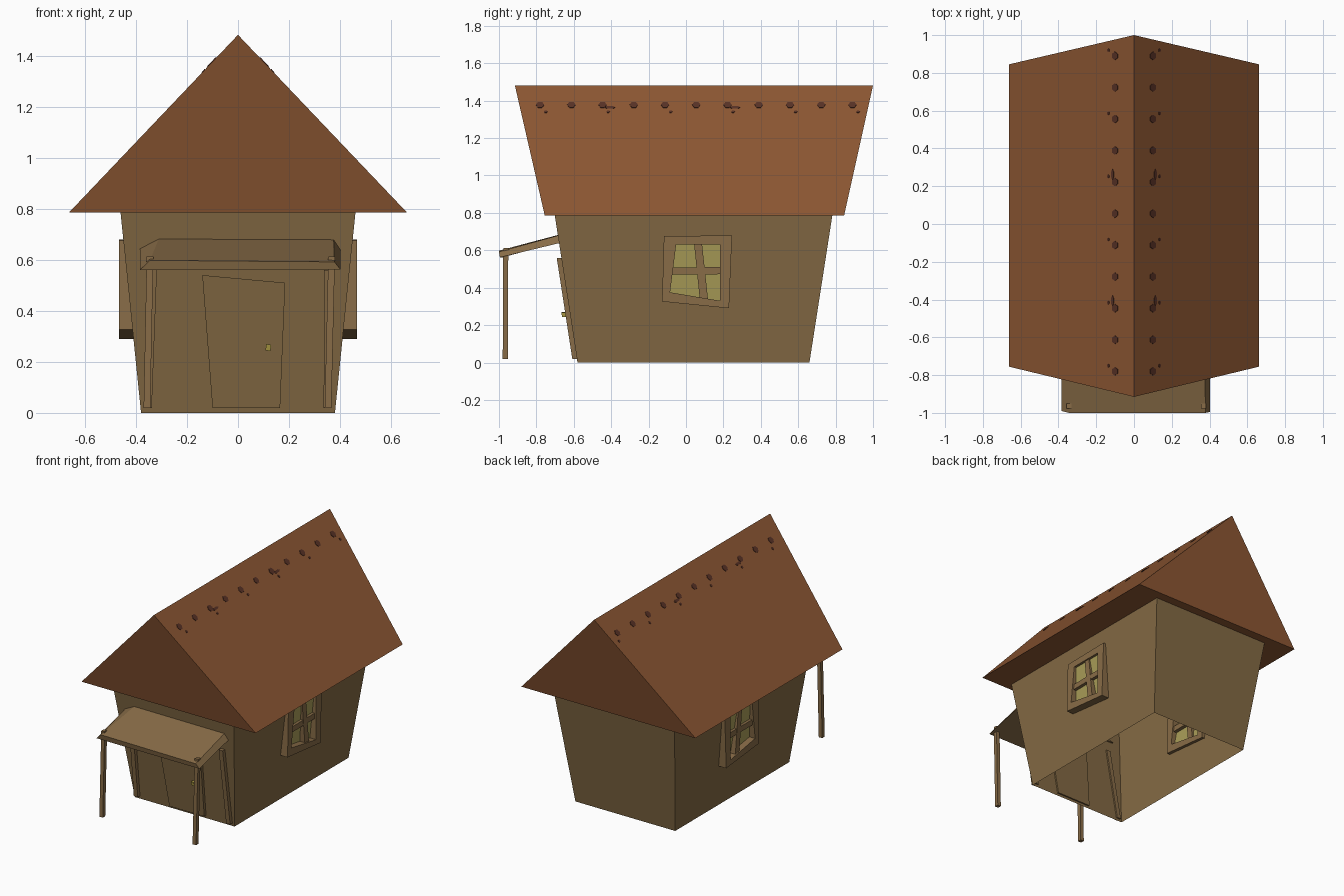
import bpy, bmesh, math
from mathutils import Vector

if "Cube" in bpy.data.objects:
    bpy.data.objects.remove(bpy.data.objects["Cube"])


def lin(c):
    c /= 255
    return c / 12.92 if c <= 0.04045 else ((c + 0.055) / 1.055) ** 2.4


def material(name, r, g, b):
    m = bpy.data.materials.new(name)
    m.diffuse_color = (lin(r), lin(g), lin(b), 1)
    m.use_nodes = True
    m.node_tree.nodes["Principled BSDF"].inputs["Base Color"].default_value = m.diffuse_color
    return m


WALL = material("tan_plaster", 132, 106, 68)
WOOD = material("tan_wood", 136, 108, 71)
ROOF = material("rust_roof", 141, 87, 51)
SPOT = material("dark_brown_tile", 88, 50, 38)
GLASS = material("yellow_glass", 170, 157, 88)
BRASS = material("brass", 170, 153, 66)


def loft(bm, a, b, caps=True):
    """Join two matching rings of points into a solid."""
    va, vb = [bm.verts.new(p) for p in a], [bm.verts.new(p) for p in b]
    n = len(va)
    for i in range(n):
        j = (i + 1) % n
        bm.faces.new((va[i], va[j], vb[j], vb[i]))
    if caps:
        bm.faces.new(va[::-1])
        bm.faces.new(vb)


def finish(name, bm, mat):
    bmesh.ops.recalc_face_normals(bm, faces=bm.faces)
    me = bpy.data.meshes.new(name)
    bm.to_mesh(me)
    bm.free()
    me.materials.append(mat)
    ob = bpy.data.objects.new(name, me)
    bpy.context.collection.objects.link(ob)
    return ob


def solid(name, mat, a, b, caps=True):
    bm = bmesh.new()
    loft(bm, a, b, caps)
    return finish(name, bm, mat)


def rect(x0, x1, y0, y1, z):
    return [(x0, y0, z), (x1, y0, z), (x1, y1, z), (x0, y1, z)]


def front_y(z):
    return -0.58 - 0.154 * z


def side_x(z):
    return 0.38 + 0.103 * z


# Flared walls, open underneath
solid("walls", WALL, rect(-0.38, 0.38, -0.58, 0.66, 0),
      rect(-0.461, 0.461, -0.702, 0.783, 0.79), caps=False)

# Roof with outward leaning gables
bm = bmesh.new()
rings = []
for ye, yr in ((-0.755, -0.915), (0.845, 1.0)):
    rings.append([(-0.663, ye, 0.785), (0.663, ye, 0.785), (0, yr, 1.482)])
loft(bm, *rings)
finish("roof", bm, ROOF)

# Dark tiles along both sides of the ridge
slope = math.atan2(0.697, 0.663)
for s, side in ((1, "right"), (-1, "left")):
    down = Vector((s * math.cos(slope), 0, -math.sin(slope)))
    out = Vector((s * math.sin(slope), 0, math.cos(slope)))
    bm = bmesh.new()

    def tile(x, y, ry, rd):
        c = Vector((0, y, 1.482)) + down * (x / math.cos(slope))
        ring = [c + down * rd * math.sin(k * math.pi / 3)
                + Vector((0, ry * math.cos(k * math.pi / 3), 0)) for k in range(6)]
        loft(bm, [p - out * 0.003 for p in ring], [p + out * 0.003 for p in ring])

    for i in range(11):
        y = -0.78 + i * 0.167
        tile(0.10, y, 0.022, 0.024)
        if i in (2, 6):
            tile(0.113, y + 0.04, 0.03, 0.01)
        if i % 2 == 0:
            tile(0.135, y + 0.03, 0.009, 0.01)
    finish("ridge_tiles_" + side, bm, SPOT)


# Crooked door, leaning with the front wall
def on_front(pts, off):
    return [(x, front_y(z) + off, z) for x, z in pts]


door = [(-0.10, 0.02), (0.165, 0.02), (0.185, 0.51), (-0.14, 0.54)]
solid("door", WALL, on_front(door, -0.02), on_front(door, 0.01))
knob = [(0.108, 0.245), (0.128, 0.242), (0.129, 0.267), (0.11, 0.27)]
solid("door_knob", BRASS, on_front(knob, -0.045), on_front(knob, -0.018))

# Wall posts and porch posts
for name, x0, x1 in (("left", -0.353, -0.333), ("right", 0.351, 0.352)):
    strip = [(x0 - 0.015, 0.02), (x0 + 0.015, 0.02), (x1 + 0.015, 0.56), (x1 - 0.015, 0.56)]
    solid("wall_post_" + name, WOOD, on_front(strip, -0.025), on_front(strip, 0.01))
for name, x0, x1 in (("left", -0.357, -0.345), ("right", 0.353, 0.367)):
    solid("porch_post_" + name, WOOD, rect(x0 - 0.013, x0 + 0.013, -0.98, -0.953, 0.02),
          rect(x1 - 0.013, x1 + 0.013, -0.977, -0.95, 0.613))

# Sloping porch canopy with bevelled sides
solid("porch_canopy", WOOD,
      [(-0.385, -0.99, 0.56), (0.402, -0.995, 0.562), (0.402, -0.67, 0.64), (-0.385, -0.67, 0.645)],
      [(-0.345, -1.0, 0.598), (0.378, -1.0, 0.592), (0.375, -0.68, 0.68), (-0.31, -0.68, 0.683)])

# Crooked windows, points given as (y, z)
outer = [(-0.118, 0.675), (0.246, 0.68), (0.23, 0.29), (-0.128, 0.326)]
inner = [(-0.053, 0.63), (0.183, 0.63), (0.183, 0.33), (-0.085, 0.375)]
upright = [(0.043, 0.64), (0.085, 0.64), (0.118, 0.335), (0.073, 0.345)]
crossbar = [(-0.075, 0.508), (0.19, 0.51), (0.19, 0.472), (-0.08, 0.47)]
for s, side in ((1, "right"), (-1, "left")):
    def flat(pts, x):
        return [(s * x, y, z) for y, z in pts]

    bm = bmesh.new()
    for i in range(4):
        j = (i + 1) % 4
        q = [outer[i], outer[j], inner[j], inner[i]]
        loft(bm, flat(q, 0.39), flat(q, 0.467))
    finish("window_frame_" + side, bm, WOOD)
    bm = bmesh.new()
    for q, x in ((upright, 0.458), (crossbar, 0.456)):
        loft(bm, flat(q, 0.40), flat(q, x))
    finish("window_bars_" + side, bm, WOOD)
    solid("window_glass_" + side, GLASS,
          [(s * (side_x(z) - 0.003), y, z) for y, z in inner],
          [(s * (side_x(z) + 0.005), y, z) for y, z in inner])
